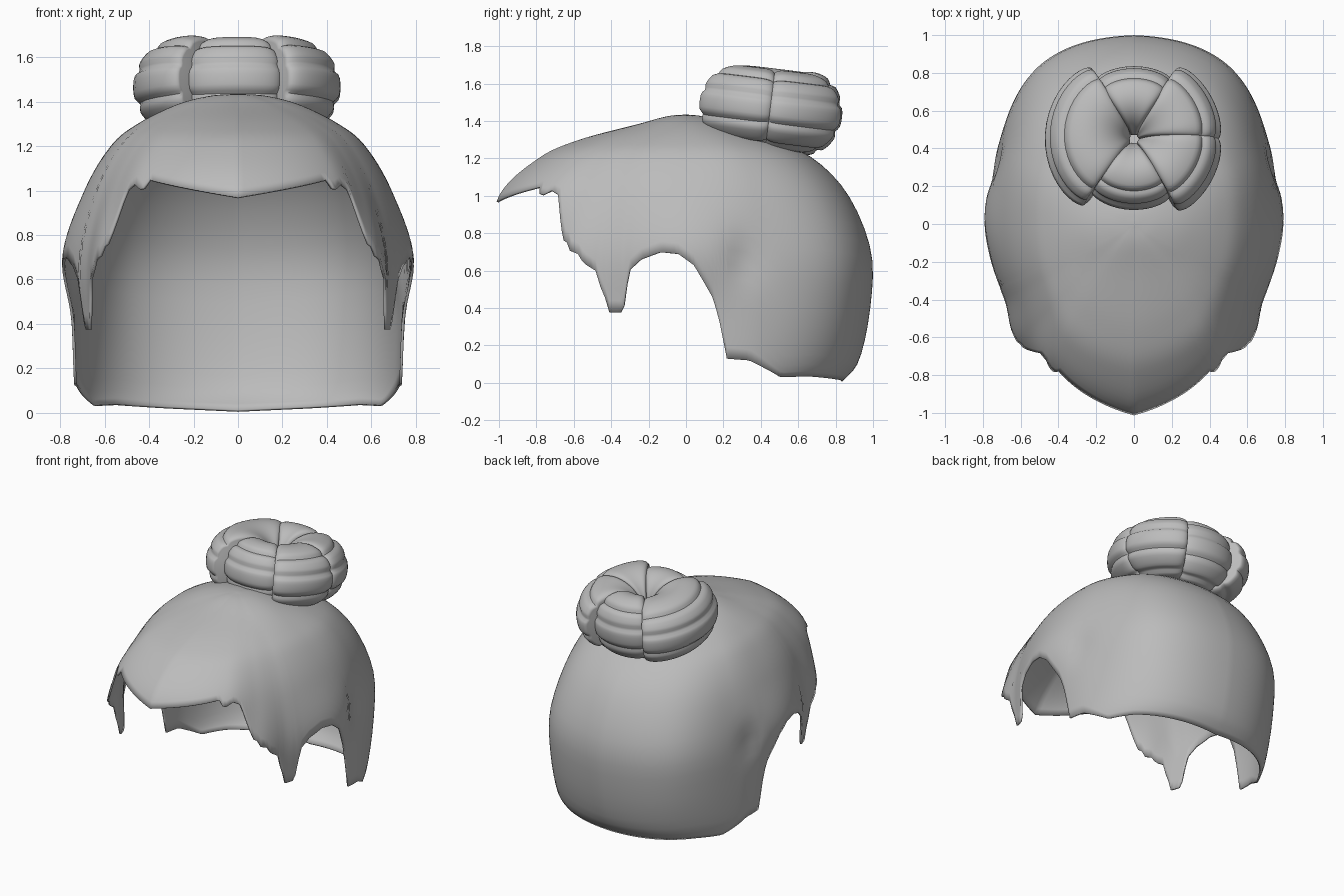
import bpy, bmesh, math
from mathutils import Matrix, Vector

if "Cube" in bpy.data.objects:
    bpy.data.objects.remove(bpy.data.objects["Cube"])

grey = bpy.data.materials.new("hair_grey")
grey.diffuse_color = (0.5, 0.5, 0.5, 1)
grey.use_nodes = True
grey.node_tree.nodes["Principled BSDF"].inputs["Base Color"].default_value = grey.diffuse_color


def smooth(xs, ys, x):
    """Smooth curve through the points (xs, ys)."""
    n = len(xs)
    k = 0
    while k < n - 2 and x > xs[k + 1]:
        k += 1

    def slope(i):
        a, b = max(i - 1, 0), min(i + 1, n - 1)
        return (ys[b] - ys[a]) / (xs[b] - xs[a])
    h = xs[k + 1] - xs[k]
    t = (x - xs[k]) / h
    return ((2*t**3 - 3*t*t + 1) * ys[k] + (t**3 - 2*t*t + t) * h * slope(k)
            + (3*t*t - 2*t**3) * ys[k + 1] + (t**3 - t*t) * h * slope(k + 1))


def linear(points, x):
    for (a, p), (b, q) in zip(points, points[1:]):
        if x <= b:
            return p + (q - p) * (x - a) / (b - a)
    return points[-1][1]


def finish(name, bm, angle):
    me = bpy.data.meshes.new(name)
    bm.to_mesh(me)
    bm.free()
    ob = bpy.data.objects.new(name, me)
    bpy.context.collection.objects.link(ob)
    me.materials.append(grey)
    bpy.ops.object.select_all(action='DESELECT')
    ob.select_set(True)
    bpy.context.view_layer.objects.active = ob
    bpy.ops.object.shade_smooth_by_angle(angle=math.radians(angle))
    return ob


# Hair cap: radius at each height level, for directions from front (0) to back (180)
heights = [1.435, 1.425, 1.385, 1.30, 1.20, 1.00, 0.70, 0.40, 0.12, 0.00]
directions = [0, 30, 45, 60, 90, 120, 150, 180]
radii = [
    [0, .10, .25, .57, .79, 1.00, 1.05, 1.05, 1.05, 1.05],
    [0, .11, .26, .53, .72, .89, .92, .92, .90, .90],
    [0, .11, .26, .49, .64, .78, .88, .86, .85, .85],
    [0, .12, .27, .46, .59, .71, .79, .78, .76, .76],
    [0, .13, .28, .45, .57, .69, .79, .74, .72, .70],
    [0, .12, .27, .48, .62, .74, .82, .83, .82, .79],
    [0, .10, .24, .49, .68, .85, .97, .965, .91, .84],
    [0, .08, .19, .45, .68, .87, .99, .985, .925, .83],
]
# Lower hem: fringe, stepped temple locks, ear opening, nape
hem = [(0, .97), (27, 1.05), (29, 1.0), (33, 1.03), (37, 1.0), (38, .9),
       (40, .86), (41, .77), (43.5, .75), (44.5, .71), (48, .69), (50, .64),
       (54, .6), (55, .52), (56.5, .5), (57.5, .41), (58.5, .375),
       (64, .375), (67, .6), (72, .66), (80, .7), (87, .69), (93, .63),
       (101, .45), (104.5, .28), (106, .13), (115, .12), (128, .03),
       (140, .035), (158, .02), (180, .005)]
levels = list(range(len(heights)))


def cap_column(deg, rows):
    prof = [smooth(directions, [r[k] for r in radii], deg) for k in levels]
    end = linear(hem, deg)
    lo, hi = 0.0, float(levels[-1])
    for _ in range(24):
        mid = (lo + hi) / 2
        if smooth(levels, heights, mid) > end:
            lo = mid
        else:
            hi = mid
    column = []
    for j in range(rows + 1):
        u = lo * j / rows
        z, r = smooth(levels, heights, u), smooth(levels, prof, u)
        # dent behind the ear
        r -= .03 * math.exp(-((deg - 113) / 8)**2 - ((z - .65) / .12)**2)
        column.append((r, z))
    return column


def build_cap():
    bm = bmesh.new()
    cols, rows = 240, 32
    grid = []
    for i in range(cols):
        deg = i * 360 / cols
        a = math.radians(deg)
        column = cap_column(deg if deg <= 180 else 360 - deg, rows)
        grid.append([bm.verts.new((r * math.sin(a), -r * math.cos(a), z))
                     for r, z in column])
    for i in range(cols):
        p, q = grid[i], grid[(i + 1) % cols]
        for j in range(rows):
            bm.faces.new((p[j], p[j + 1], q[j + 1], q[j]))
    bmesh.ops.remove_doubles(bm, verts=bm.verts, dist=1e-5)
    ob = finish("hair_cap", bm, 60)
    shell = ob.modifiers.new("thickness", 'SOLIDIFY')
    shell.thickness = 0.012
    shell.offset = -1


# Bun: ring of plump coils, each with grooves running along it
def build_coil(name, start, end, outer, half_height):
    bm = bmesh.new()
    steps, sides = 24, 80
    inner = 0.025
    mid, half = (outer + inner) / 2, (outer - inner) / 2
    place = (Matrix.Translation((0, .45, 1.465))
             @ Matrix.Rotation(math.radians(-7), 4, 'X'))
    rings = []
    for i in range(steps + 1):
        t = -math.cos(math.pi * i / steps)
        a = math.radians((start + end) / 2 + t * (end - start) / 2)
        taper = .84 + .16 * math.sqrt(max(0, 1 - abs(t)**6))
        ring = []
        for j in range(sides):
            deg = j * 360 / sides - 180
            p = math.radians(deg)
            s = taper * (1.01 - .08 * sum(math.exp(-((deg - g) / 5)**2)
                                          for g in (-65, -22, 20, 54)))
            r = mid + half * s * math.cos(p)
            z = half_height * s * math.sin(p)
            ring.append(bm.verts.new(
                place @ Vector((r * math.cos(a), r * math.sin(a), z))))
        rings.append(ring)
    for p, q in zip(rings, rings[1:]):
        for j in range(sides):
            k = (j + 1) % sides
            bm.faces.new((p[j], p[k], q[k], q[j]))
    bm.faces.new(rings[0])
    bm.faces.new(rings[-1])
    bmesh.ops.recalc_face_normals(bm, faces=bm.faces)
    finish(name, bm, 45)


build_cap()
for name, start, end, outer, half_height in [
        ("bun_coil_right_front", -59, 1, .465, .21),
        ("bun_coil_right_back", -1, 59, .465, .21),
        ("bun_coil_back", 56, 124, .385, .22),
        ("bun_coil_left", 121, 233, .47, .215),
        ("bun_coil_front", 230, 303, .375, .20)]:
    build_coil(name, start, end, outer, half_height)
